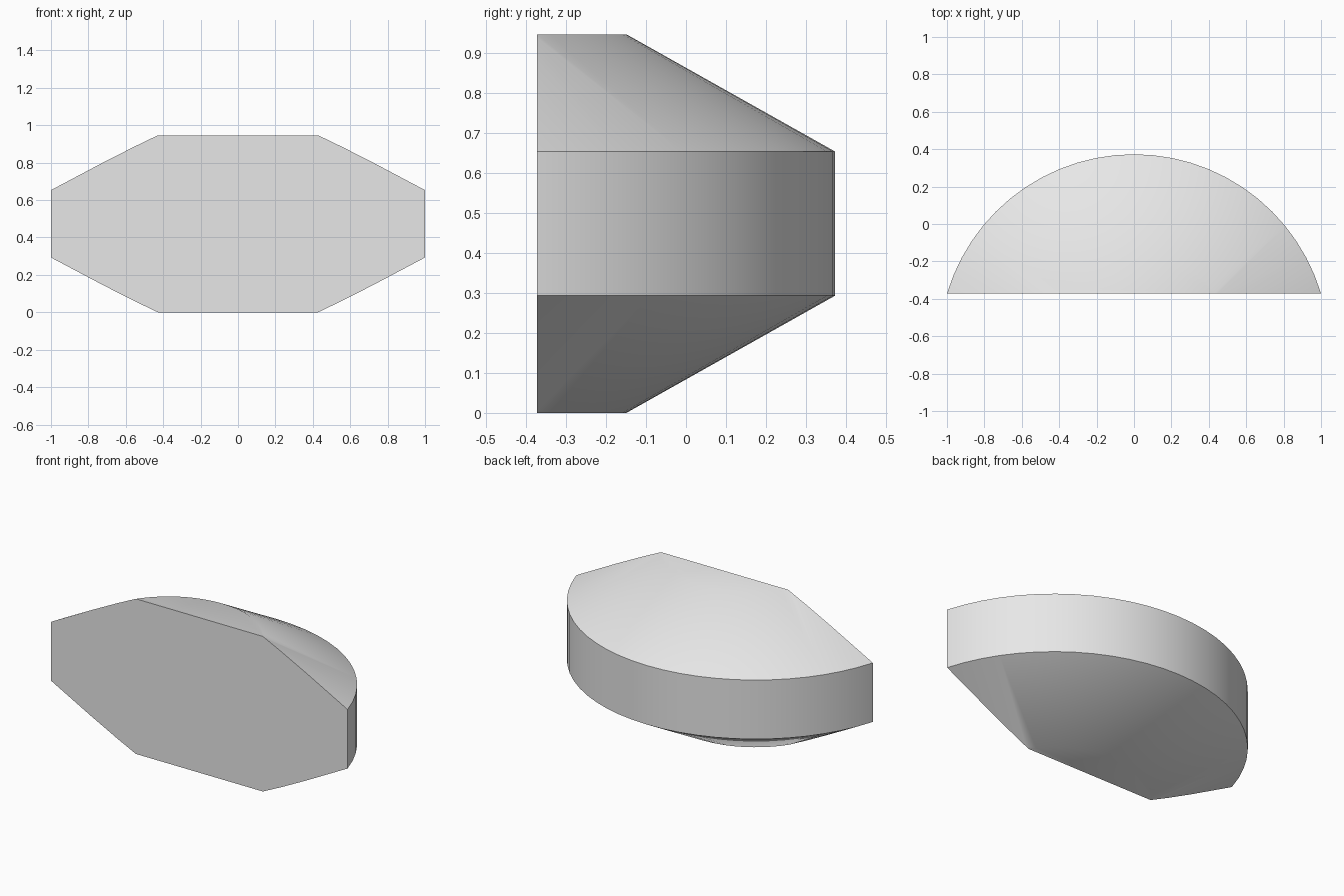
import bpy
import bmesh
import math

cube = bpy.data.objects.get("Cube")
if cube:
    bpy.data.objects.remove(cube, do_unlink=True)

SEGMENTS = 64
AXIS_Y = -0.671    # centre of the full round body
CUT_Y = -0.3725    # flat front plane
PROFILE = [(0.522, 0.0), (1.0437, 0.293), (1.0437, 0.653), (0.522, 0.946)]  # radius, height

# Light grey material
grey = bpy.data.materials.new("light_grey")
grey.use_nodes = True
colour = (0.8, 0.8, 0.8, 1.0)
grey.diffuse_color = colour
grey.node_tree.nodes["Principled BSDF"].inputs["Base Color"].default_value = colour

# Round body with bevelled top and bottom
bm = bmesh.new()
rings = []
for radius, z in PROFILE:
    ring = []
    for i in range(SEGMENTS):
        a = 2 * math.pi * i / SEGMENTS
        ring.append(bm.verts.new((radius * math.cos(a), AXIS_Y + radius * math.sin(a), z)))
    rings.append(ring)
for low, high in zip(rings, rings[1:]):
    for i in range(SEGMENTS):
        j = (i + 1) % SEGMENTS
        bm.faces.new((low[i], low[j], high[j], high[i]))
bm.faces.new(reversed(rings[0]))
bm.faces.new(rings[-1])

# Slice off the front and close it with one flat face
bmesh.ops.bisect_plane(bm, geom=bm.verts[:] + bm.edges[:] + bm.faces[:], dist=1e-5,
                       plane_co=(0, CUT_Y, 0), plane_no=(0, 1, 0), clear_inner=True)
bmesh.ops.holes_fill(bm, edges=[e for e in bm.edges if e.is_boundary], sides=0)
bmesh.ops.recalc_face_normals(bm, faces=bm.faces[:])

mesh = bpy.data.meshes.new("rounded_body")
bm.to_mesh(mesh)
bm.free()
mesh.materials.append(grey)
body = bpy.data.objects.new("rounded_body", mesh)
bpy.context.collection.objects.link(body)

# Smooth curved sides, crisp rims
bpy.ops.object.select_all(action='DESELECT')
body.select_set(True)
bpy.context.view_layer.objects.active = body
bpy.ops.object.shade_smooth_by_angle(angle=math.radians(35))
